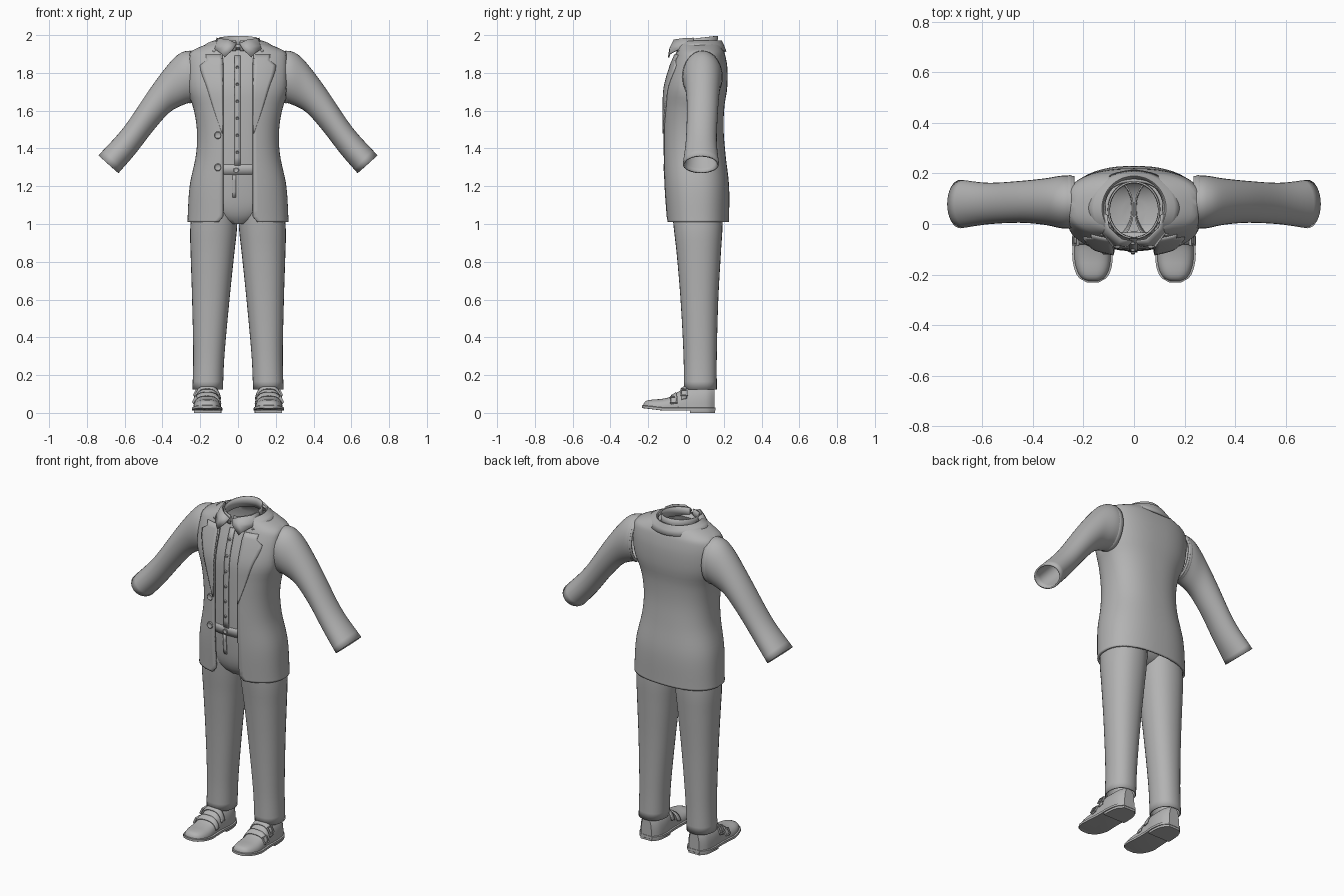
import bpy, bmesh, math
from mathutils import Vector

if bpy.data.objects.get("Cube"):
    bpy.data.objects.remove(bpy.data.objects["Cube"])

grey = bpy.data.materials.new("plain grey")
grey.use_nodes = True
COLOUR = (0.45, 0.45, 0.45, 1)
grey.diffuse_color = COLOUR
grey.node_tree.nodes["Principled BSDF"].inputs["Base Color"].default_value = COLOUR


def finish(name, bm, thick=0, mirror=False, angle=40):
    bmesh.ops.recalc_face_normals(bm, faces=bm.faces)
    me = bpy.data.meshes.new(name)
    bm.to_mesh(me)
    bm.free()
    ob = bpy.data.objects.new(name, me)
    bpy.context.collection.objects.link(ob)
    me.materials.append(grey)
    if thick:
        m = ob.modifiers.new("thickness", 'SOLIDIFY')
        m.thickness, m.offset = thick, 0
    if mirror:
        ob.modifiers.new("mirror", 'MIRROR')
    bpy.ops.object.select_all(action='DESELECT')
    ob.select_set(True)
    bpy.context.view_layer.objects.active = ob
    bpy.ops.object.shade_smooth_by_angle(angle=math.radians(angle))
    return ob


def loft(name, rings, closed=True, caps=(False, False), **kw):
    bm = bmesh.new()
    rows = [[bm.verts.new(p) for p in r] for r in rings]
    n = len(rows[0])
    for a, b in zip(rows, rows[1:]):
        for i in range(n if closed else n - 1):
            j = (i + 1) % n
            bm.faces.new((a[i], a[j], b[j], b[i]))
    for cap, row in zip(caps, (rows[0], rows[-1])):
        if cap:
            bm.faces.new(row)
    return finish(name, bm, **kw)


def sample(keys, t):
    """Smooth interpolation of key rows; the first column is the parameter."""
    k = max(0, min(len(keys) - 2, sum(r[0] <= t for r in keys) - 1))
    a, b = keys[k], keys[k + 1]
    p, q = keys[max(k - 1, 0)], keys[min(k + 2, len(keys) - 1)]
    h = b[0] - a[0]
    u = (t - a[0]) / h
    out = []
    for c in range(1, len(a)):
        m0 = (b[c] - p[c]) / (b[0] - p[0]) * h
        m1 = (q[c] - a[c]) / (q[0] - a[0]) * h
        out.append((2*u**3 - 3*u*u + 1)*a[c] + (u**3 - 2*u*u + u)*m0
                   + (3*u*u - 2*u**3)*b[c] + (u**3 - u*u)*m1)
    return out


def steps(a, b, n):
    return [a + (b - a) * i / n for i in range(n + 1)]


def power(v, e):
    return math.copysign(abs(v) ** e, v)


def oval(cx, cy, rx, ry, z, n=2.0, count=32):
    return [(cx + rx * power(math.cos(t), 2 / n), cy + ry * power(math.sin(t), 2 / n), z)
            for t in steps(0, math.tau, count)[:-1]]


# Jacket body: height, half width, front y, back y
BODY = [(1.01, .262, -.098, .222), (1.2, .25, -.112, .222), (1.37, .216, -.118, .203),
        (1.5, .212, -.118, .193), (1.62, .232, -.116, .197), (1.72, .268, -.11, .212),
        (1.83, .274, -.08, .213), (1.9, .26, -.052, .2), (1.925, .215, -.045, .19),
        (1.945, .165, -.042, .18), (1.96, .115, -.04, .168)]
POW = 2.4


def body_ring(z):
    w, f, b = sample(BODY, z)
    edge = .078 + .025 * max(0, 1 - (z - 1.01) / .03) + .012 * max(0, (z - 1.85) / .11)
    t0 = math.asin((edge / w) ** (POW / 2))
    ring = []
    for t in steps(t0, math.tau - t0, 56):
        x = w * power(math.sin(t), 2 / POW)
        if z > 1.6:
            x = max(-.25, min(.25, x))
        ring.append((x, (f + b) / 2 - (b - f) / 2 * power(math.cos(t), 2 / POW), z))
    return ring


def front_y(x, z):
    w, f, b = sample(BODY, z)
    return (f + b) / 2 - (b - f) / 2 * max(0, 1 - abs(x / w) ** POW) ** (1 / POW)


levels = steps(1.01, 1.04, 3) + steps(1.07, 1.88, 27) + steps(1.89, 1.96, 7)
loft("jacket_body", [body_ring(z) for z in levels], closed=False, thick=.012)

# Lapels follow the jacket front and end in a notch
LAPEL = [(1.48, .08, .084), (1.6, .08, .125), (1.72, .08, .163), (1.84, .083, .2),
         (1.865, .085, .165), (1.895, .088, .17)]
rows = []
for z in steps(1.48, 1.84, 12) + [1.865, 1.895]:
    inner, outer = sample(LAPEL, z) if z < 1.84 else next(r[1:] for r in LAPEL if r[0] >= z - .001)
    rows.append([(x, front_y(x, z) - .009, z) for x in steps(inner, outer, 6)])
loft("lapel", rows, closed=False, thick=.008, mirror=True)

# Jacket collar folds round the neck
rows = []
for rx, ry, z, drop_back, drop_front in ((.118, .118, 1.955, 0, .015), (.128, .126, 1.966, 0, .02),
                                         (.158, .136, 1.955, .015, .045), (.183, .146, 1.938, .026, .055)):
    row = []
    for t in steps(.75, math.tau - .75, 40):
        c = math.cos(t)
        row.append((rx * math.sin(t), .063 - ry * c,
                    z - (drop_front if c > 0 else drop_back) * c * c))
    rows.append(row)
loft("jacket_collar", rows, closed=False, thick=.01)

# Sleeves: upper edge x z, lower edge x z, front y, back y
SLEEVE = [(0, .235, 1.91, .235, 1.65, -.012, .185), (1, .285, 1.908, .285, 1.638, -.012, .186),
          (2, .345, 1.865, .365, 1.595, .002, .175), (3, .45, 1.73, .455, 1.495, .01, .165),
          (4, .6, 1.51, .55, 1.372, .004, .158), (5, .735, 1.36, .637, 1.272, -.012, .17)]
rows = []
for s in steps(0, 5, 25):
    ux, uz, lx, lz, f, b = sample(SLEEVE, s)
    rows.append([((ux + lx) / 2 + (ux - lx) / 2 * math.cos(t), (f + b) / 2 + (b - f) / 2 * math.sin(t),
                  (uz + lz) / 2 + (uz - lz) / 2 * math.cos(t)) for t in steps(0, math.tau, 32)[:-1]])
loft("sleeve", rows, thick=.01, mirror=True)

# Raised seam round each armhole
rows = []
for x, grow in ((.243, -.01), (.245, .004), (.254, .007), (.262, .004), (.264, -.01)):
    rows.append([(x, .087 + (.1 + grow) * math.sin(t), 1.778 + (.133 + grow) * math.cos(t))
                 for t in steps(0, math.tau, 40)[:-1]])
loft("armhole_seam", rows, mirror=True)

# Shirt front and body under the jacket
rows = []
for z in steps(1.28, 1.92, 18):
    w, f, b = sample(BODY, z)
    w = min(w, .235) - .02
    rows.append(oval(0, (f + b) / 2, w, (b - f) / 2 - .012, z, POW))
rows += [oval(0, .055, .104, .114, 1.935), oval(0, .055, .099, .108, 1.95)]
loft("shirt_body", rows)
zs = steps(1.31, 1.89, 14)
loft("shirt_placket", [[(x, front_y(x, z) + .009, z) for x in (-.018, .014)] for z in zs],
     closed=False, thick=.008)

# Standing neckband, higher at the back
loft("shirt_neckband", [[(r * math.sin(t), .055 - (r + .011) * math.cos(t), z - d * math.cos(t))
                         for t in steps(.1, math.tau - .1, 40)]
                        for r, z, d in ((.102, 1.925, .01), (.098, 1.955, .012), (.1, 1.983, .013))],
     closed=False, thick=.007)

# Folded shirt collar points
rows = [[(.008, -.068, 1.955), (.05, -.062, 1.975), (.1, -.015, 1.982), (.11, .04, 1.985)],
        [(.026, -.086, 1.925), (.065, -.082, 1.935), (.115, -.028, 1.945), (.122, .04, 1.95)],
        [(.07, -.092, 1.882), (.085, -.086, 1.9), (.122, -.036, 1.925), (.128, .04, 1.93)]]
loft("shirt_collar", rows, closed=False, thick=.007, mirror=True)


def disc(name, x, y, z, r, depth):
    loft(name, [[(x + k * r * math.cos(t), y - d * depth, z + k * r * math.sin(t))
                 for t in steps(0, math.tau, 16)[:-1]]
                for k, d in ((1, -1), (1, .6), (.8, 1), (.6, .7))], caps=(True, True))


for z in (1.83, 1.74, 1.65, 1.56, 1.47, 1.38):
    disc("shirt_button", -.004, front_y(0, z) + .004, z, .008, .006)
for z in (1.47, 1.3):
    disc("jacket_button", -.107, front_y(.107, z) - .006, z, .02, .009)
disc("trouser_button", -.01, -.104, 1.285, .015, .007)

# Trousers: hips, waistband and fly, then tapering legs
HIPS = [(1.0, .05, -.03, .1), (1.03, .13, -.058, .15), (1.09, .215, -.08, .182),
        (1.2, .215, -.094, .19), (1.32, .197, -.102, .18)]


def hip_ring(z, grow=0):
    w, f, b = sample(HIPS, z)
    return oval(0, (f + b) / 2, w + grow, (b - f) / 2 + grow, z, 2.3)


loft("trouser_hips", [hip_ring(z) for z in steps(1.0, 1.32, 14)], caps=(True, False))
loft("waistband", [hip_ring(z, .003) for z in (1.262, 1.29, 1.315)], thick=.006)
loft("trouser_fly", [[(x, sample(HIPS, z)[1] - .002, z) for x in (-.03, -.01)]
                     for z in steps(1.14, 1.26, 4)], closed=False, thick=.006)
LEG = [(.125, .083, .238, -.008, .16), (.3, .075, .234, -.01, .16), (.6, .048, .24, -.026, .168),
       (.85, .022, .248, -.047, .182), (.98, .008, .25, -.062, .19), (1.12, .004, .232, -.075, .19)]
rows = []
for z in steps(.125, 1.12, 24):
    i, o, f, b = sample(LEG, z)
    rows.append(oval((i + o) / 2, (f + b) / 2, (o - i) / 2, (b - f) / 2, z, 2.2))
loft("trouser_leg", rows, thick=.006, mirror=True)

# Shoes: y, centre x, half width, top height
SHOE = [(-.226, .163, .02, .045), (-.215, .163, .045, .062), (-.18, .163, .064, .07),
        (-.13, .164, .072, .074), (-.08, .164, .07, .086), (-.04, .163, .068, .112),
        (0, .162, .068, .138), (.06, .16, .07, .142), (.12, .16, .06, .142), (.152, .16, .035, .135)]


def shoe_arc(y, grow=0, low=0):
    c, w, h = sample(SHOE, y)
    return [(c + (w + grow) * power(math.cos(t), .75), y,
             .022 + (h - .022 + grow) * power(math.sin(t), .75)) for t in steps(low, math.pi - low, 20)]


ys = [-.226, -.222] + steps(-.215, .152, 24)
loft("shoe_upper", [shoe_arc(y) for y in ys], caps=(True, True), mirror=True)
for y, low in ((-.065, .25), (-.01, .35)):
    loft("shoe_strap", [shoe_arc(v, .004, low) for v in steps(y - .014, y + .014, 3)],
         closed=False, thick=.007, mirror=True)


def outline(z, a, b, grow=0):
    side = []
    for y in steps(a, b, 24):
        c, w, h = sample(SHOE, y)
        lift = .012 * max(0, (-y - .12) / .1)
        side.append((c, w + grow, y, z + lift))
    right = [(c + w, y, q) for c, w, y, q in side]
    return right + [(c - w, y, q) for c, w, y, q in reversed(side)]


loft("shoe_sole", [outline(.012, -.23, .155, .003), outline(.013, -.232, .156, .008),
                   outline(.026, -.232, .156, .008), outline(.028, -.23, .155, .002)],
     caps=(True, True), mirror=True, angle=30)
loft("shoe_heel", [outline(0, .02, .154, .002), outline(.018, .02, .154, .004)],
     caps=(True, True), mirror=True, angle=30)

# Square buckle frames on the outer side of each strap
for y, x, z in ((-.065, .23, .07), (-.01, .225, .108)):
    along, up = Vector((0, 1, 0)), Vector((-.45, 0, .9))
    out = Vector((.9, 0, .45))
    rows = []
    for a in range(4):
        t = math.tau * (a + .5) / 4
        ray = along * math.cos(t) + up * math.sin(t)
        rows.append([Vector((x, y, z)) + ray * r + out * d
                     for r, d in ((.028, -.004), (.028, .006), (.019, .006), (.019, -.004))])
    loft("shoe_buckle", rows + rows[:1], mirror=True, angle=30)
